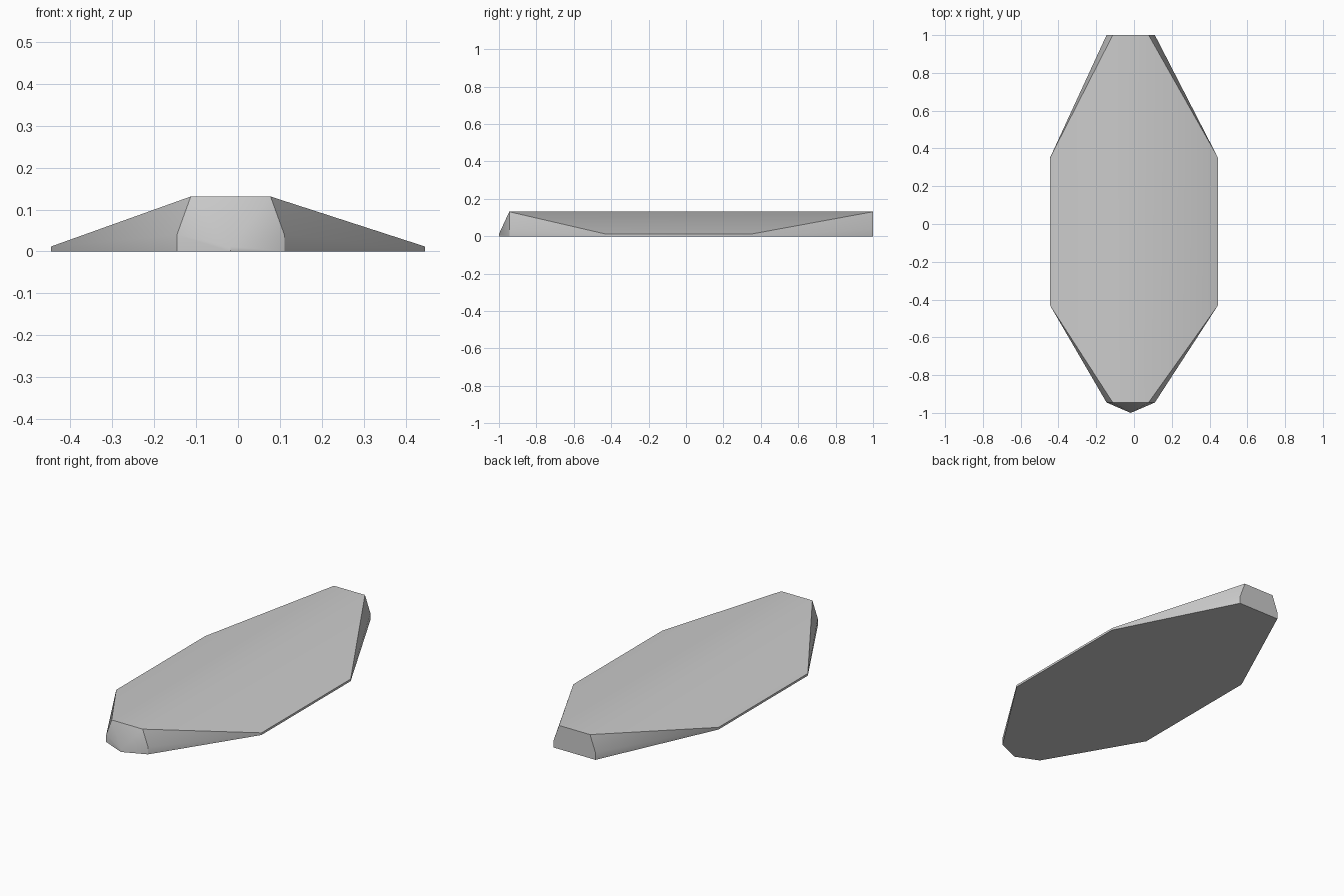
import bpy
import bmesh

cube = bpy.data.objects.get("Cube")
if cube:
    bpy.data.objects.remove(cube, do_unlink=True)

# Single plain grey
grey = bpy.data.materials.new("plain_grey")
grey.use_nodes = True
colour = (0.6, 0.6, 0.6, 1)
grey.diffuse_color = colour
grey.node_tree.nodes["Principled BSDF"].inputs["Base Color"].default_value = colour

NOSE_X = -0.0175          # the ridge sits slightly off centre
FRONT, BACK = -0.945, 1.0

points = []
for side in (-1, 1):
    # Narrow ends: flat top, shoulder and base
    for y in (FRONT, BACK):
        for half_width, z in ((0.095, 0.131), (0.128, 0.04), (0.128, 0)):
            points.append((NOSE_X + side * half_width, y, z))
    # Thin outer edge at the widest part
    for y in (-0.43, 0.35):
        for z in (0, 0.012):
            points.append((side * 0.445, y, z))
# Blunt nose tip
for z in (0, 0.012):
    points.append((NOSE_X, -1, z))

# Faceted convex body, with flat regions merged into single faces
bm = bmesh.new()
for p in points:
    bm.verts.new(p)
bmesh.ops.convex_hull(bm, input=bm.verts)
bmesh.ops.dissolve_limit(bm, angle_limit=0.01, verts=bm.verts, edges=bm.edges)
bmesh.ops.recalc_face_normals(bm, faces=bm.faces)
mesh = bpy.data.meshes.new("faceted_body")
bm.to_mesh(mesh)
bm.free()
mesh.materials.append(grey)
body = bpy.data.objects.new("faceted_body", mesh)
bpy.context.collection.objects.link(body)

# Soft shading over the ridge, crisp outer edges
bpy.context.view_layer.objects.active = body
body.select_set(True)
bpy.ops.object.shade_smooth_by_angle(angle=0.55)
